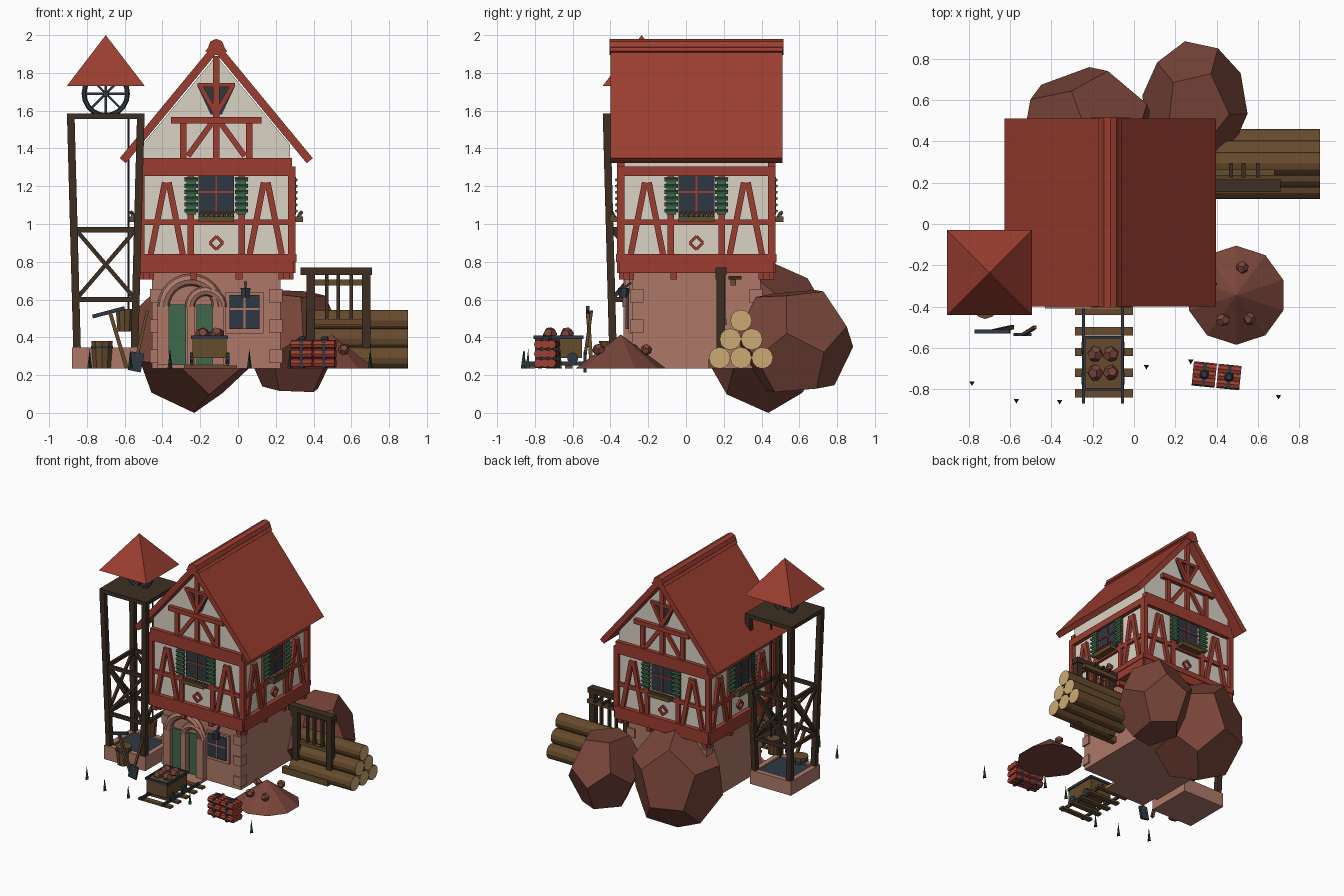
import bpy, bmesh, random
from math import sin, cos, pi, radians
from mathutils import Matrix, Vector, Euler

random.seed(4)
if "Cube" in bpy.data.objects:
    bpy.data.objects.remove(bpy.data.objects["Cube"])


def material(name, *rgb):
    m = bpy.data.materials.new(name)
    m.use_nodes = True
    m.diffuse_color = (*rgb, 1)
    m.node_tree.nodes["Principled BSDF"].inputs["Base Color"].default_value = (*rgb, 1)
    return m


RED = material("red_timber", .33, .048, .03)
CREAM = material("cream_plaster", .7, .65, .56)
STONE = material("pink_stone", .42, .19, .14)
ROCK = material("brown_rock", .19, .06, .042)
DARK = material("dark_wood", .048, .028, .016)
WOOD = material("brown_wood", .135, .07, .026)
TAN = material("cut_wood", .6, .4, .17)
SLATE = material("slate_metal", .027, .04, .055)
GREEN = material("green_paint", .05, .14, .07)
GRASS = material("dark_grass", .02, .05, .035)


class Part:
    """Collects simple solids into one object."""
    def __init__(self, name, *mats, frame=Matrix()):
        self.name, self.mats, self.frame, self.bm = name, mats, frame, bmesh.new()

    def box(self, c, size, rot=(0, 0, 0)):
        m = Matrix.LocRotScale(Vector(c), Euler(rot), Vector(size))
        bmesh.ops.create_cube(self.bm, size=1, matrix=self.frame @ m)
        return self

    def beam(self, p, q, w, d):
        p, q = Vector(p), Vector(q)
        z = (q - p).normalized()
        y = Vector((1, 0, 0)) if abs(z.y) > .9 else Vector((0, 1, 0))
        x = y.cross(z).normalized()
        rot = Matrix((x, z.cross(x), z)).transposed()
        m = Matrix.LocRotScale((p + q) / 2, rot, Vector((w, d, (q - p).length)))
        bmesh.ops.create_cube(self.bm, size=1, matrix=self.frame @ m)
        return self

    def cone(self, p, q, r1, r2, n=10, turn=0):
        p, q = Vector(p), Vector(q)
        rot = (q - p).to_track_quat('Z', 'Y').to_matrix().to_4x4()
        m = Matrix.Translation((p + q) / 2) @ rot @ Matrix.Rotation(turn, 4, 'Z')
        bmesh.ops.create_cone(self.bm, cap_ends=True, segments=n, radius1=r1, radius2=r2,
                              depth=(q - p).length, matrix=self.frame @ m)
        return self

    def arc(self, c, R, r, a0=0, a1=pi, steps=12, n=8):
        # tube bent in the upright plane
        rings = []
        for i in range(steps + 1):
            a = a0 + (a1 - a0) * i / steps
            ring = []
            for j in range(n):
                b = 2 * pi * j / n
                k = R + r * cos(b)
                ring.append(self.bm.verts.new(self.frame @ Vector(
                    (c[0] + k * cos(a), c[1] + r * sin(b), c[2] + k * sin(a)))))
            rings.append(ring)
        for s, t in zip(rings, rings[1:]):
            for j in range(n):
                self.bm.faces.new((s[j - 1], s[j], t[j], t[j - 1]))
        return self

    def prism(self, outline, y0, y1):
        a, b = [[self.bm.verts.new(self.frame @ Vector((x, y, z))) for x, z in outline]
                for y in (y0, y1)]
        self.bm.faces.new(a)
        self.bm.faces.new(b)
        for i in range(len(a)):
            self.bm.faces.new((a[i - 1], a[i], b[i], b[i - 1]))
        return self

    def boulder(self, lo, hi, rot):
        # twelve-sided stone fitted to a bounding box
        ico = bmesh.new()
        bmesh.ops.create_icosphere(ico, subdivisions=1, radius=1)
        pts = [Euler(rot).to_matrix() @ f.calc_center_median() for f in ico.faces]
        ico.free()
        mn = [min(p[i] for p in pts) for i in range(3)]
        mx = [max(p[i] for p in pts) for i in range(3)]
        vs = [self.bm.verts.new([lo[i] + (hi[i] - lo[i]) * (p[i] - mn[i]) / (mx[i] - mn[i])
                                 for i in range(3)]) for p in pts]
        hull = bmesh.ops.convex_hull(self.bm, input=vs)["geom"]
        edges = {e for f in hull if isinstance(f, bmesh.types.BMFace) for e in f.edges}
        bmesh.ops.dissolve_limit(self.bm, angle_limit=.05, verts=vs, edges=list(edges))
        return self

    def chunk(self, x, y, z, r):
        c = Vector((x, y, z))
        return self.boulder(c - Vector((r, r, r)), c + Vector((r, r, r)),
                            [random.random() * 3 for _ in range(3)])

    def done(self, rule=None):
        bmesh.ops.recalc_face_normals(self.bm, faces=self.bm.faces)
        mesh = bpy.data.meshes.new(self.name)
        for f in self.bm.faces:
            f.material_index = rule(f) if rule else 0
        self.bm.to_mesh(mesh)
        self.bm.free()
        for m in self.mats:
            mesh.materials.append(m)
        bpy.context.collection.objects.link(bpy.data.objects.new(self.name, mesh))


# House body
H = Matrix.Translation((-.115, .055, 0))
ground = Part("stone_ground_floor", STONE, frame=H).box((0, 0, .5), (.68, .68, .53))
for sx in (-1, 1):
    for sy in (-1, 1):
        for i in range(3):
            ground.box((sx * .315, sy * .315, .3 + i * .16), (.07, .07, .07))
ground.done()
Part("plaster_walls", CREAM, frame=H).box((0, 0, 1.06), (.78, .78, .52)).prism(
    [(-.39, 1.3), (.39, 1.3), (.39, 1.42), (0, 1.89), (-.39, 1.42)], -.39, .39).done()

# Same timber facade on all four sides
for side in range(4):
    F = H @ Matrix.Rotation(side * pi / 2, 4, 'Z')
    t = Part("timber_frame", RED, frame=F)
    t.box((0, -.395, .77), (.82, .05, .06)).box((0, -.395, .82), (.83, .06, .04))
    t.box((0, -.395, 1.28), (.83, .05, .05)).box((0, -.395, 1.01), (.8, .03, .03))
    t.box((.4, -.4, 1.05), (.035, .04, .5))
    t.box((-.4, -.4, 1.05), (.035, .04, .5))
    for s in (-1, 1):
        t.box((s * .135, -.395, 1.05), (.035, .03, .46))
        for dx in (-.085, .085):
            t.beam((s * .262 + dx, -.398, .84), (s * .262 + dx * .12, -.398, 1.22), .032, .03)
        t.box((s * .37, -.37, .73), (.035, .08, .05)).box((s * .12, -.37, .73), (.035, .08, .05))
        for dz in (-.035, .035):
            t.beam((s * .035, -.395, .9), (0, -.395, .9 + dz), .015, .02)
    # Gable timbers
    if side % 2 == 0:
        t.box((0, -.4, 1.31), (.8, .04, .08)).box((0, -.4, 1.55), (.48, .045, .035))
        t.box((0, -.395, 1.61), (.035, .035, .56))
        for s in (-1, 1):
            t.box((s * .175, -.395, 1.44), (.035, .03, .19))
            t.beam((s * .15, -.395, 1.36), (s * .02, -.395, 1.54), .03, .025)
            t.beam((0, -.4, 1.58), (s * .09, -.4, 1.74), .025, .03)
        t.box((0, -.4, 1.735), (.2, .03, .022))
        Part("attic_window", SLATE, frame=F).prism(
            [(-.03, 1.58), (.03, 1.58), (.1, 1.73), (-.1, 1.73)], -.396, -.38).done()
    t.done()
    # Window, shutters and flower box
    Part("window_glass", SLATE, frame=F).box((0, -.394, 1.15), (.19, .02, .21)).done()
    Part("window_bars", RED, frame=F).box((0, -.405, 1.15), (.01, .01, .21)).box(
        (0, -.405, 1.17), (.19, .01, .01)).done()
    sh = Part("shutters", GREEN, frame=F)
    for s in (-1, 1):
        sh.box((s * .133, -.415, 1.15), (.05, .012, .2))
        for i in range(6):
            sh.box((s * .133, -.42, 1.07 + i * .033), (.07, .02, .014), (.4, 0, 0))
    sh.done()
    Part("flower_box", WOOD, frame=F).box((0, -.435, 1.025), (.19, .05, .03)).done()
    leaf, bloom = Part("leaves", GREEN, frame=F), Part("flowers", RED, frame=F)
    for i in range(7):
        u = -.08 + i * .027
        leaf.cone((u, -.44, 1.035), (u, -.443, 1.065), .016, .004, 5)
        bloom.box((u + .008, -.45, 1.06), (.014, .014, .014), (.6, .6, 0))
    leaf.done()
    bloom.done()

# Roof
roof = Part("main_roof", RED, frame=H)
for s in (-1, 1):
    roof.beam((0, 0, 1.935), (s * .495, 0, 1.335), .042, .91)
    roof.box((s * .03, 0, 1.925), (.05, .915, .03), (0, s * .85, 0))
roof.cone((0, -.46, 1.937), (0, .46, 1.937), .043, .043, 8).done()

# Doorway and small window
Part("door_arches", STONE).arc((-.25, -.3, .56), .145, .032).arc((-.17, -.31, .56), .085, .026).box(
    (-.395, -.3, .4), (.06, .06, .33)).box((-.105, -.3, .4), (.06, .06, .33)).box(
    (-.25, -.3, .4), (.04, .06, .33)).box((-.25, -.34, .245), (.36, .14, .02)).done()
Part("green_doors", GREEN).box((-.32, -.29, .41), (.09, .02, .33)).box((-.175, -.29, .41), (.09, .02, .33)).done()
Part("window_surround", STONE).box((.035, -.29, .53), (.2, .03, .22)).done()
Part("small_window", SLATE).box((.035, -.3, .535), (.16, .03, .18)).done()
Part("small_window_bars", STONE).box((.035, -.316, .535), (.01, .006, .18)).box((.035, -.316, .55), (.16, .006, .01)).done()
Part("lantern", SLATE).cone((.04, -.33, .61), (.04, -.33, .66), .025, .03, 6).beam(
    (.04, -.33, .66), (.04, -.29, .69), .012, .012).done()

# Hoist tower
T = Matrix.Translation((-.7, -.235, 0))
base = Part("tower_basin", STONE, frame=T)
for a in range(4):
    x, y = sin(a * pi / 2) * .16, cos(a * pi / 2) * .16
    base.box((x, y, .29), (.36 if x * x < .01 else .04, .36 if y * y < .01 else .04, .11))
base.box((0, 0, .25), (.34, .34, .03)).done()
Part("basin_top", SLATE, frame=T).box((0, 0, .325), (.3, .3, .015)).done()
tower = Part("tower_frame", DARK, frame=T).box((0, 0, 1.57), (.41, .41, .03))
for a in range(4):
    tower.frame = T @ Matrix.Rotation(a * pi / 2, 4, 'Z')
    tower.beam((-.15, -.15, .26), (-.185, -.185, 1.56), .04, .04)
    for z in (.6, .97):
        tower.box((0, -.165, z), (.33, .02, .028))
    for s in (-1, 1):
        tower.beam((s * .15, -.162, .61), (-s * .15, -.165, .96), .022, .018)
tower.done()
Part("tower_roof", RED, frame=T).cone((0, 0, 1.73), (0, 0, 2), .207 * 2 ** .5, 0, 4, pi / 4).done()
wheel = Part("hoist_wheel", SLATE, frame=T).arc((0, 0, 1.69), .115, .013, 0, 2 * pi, 20, 6)
for i in range(4):
    a = i * pi / 4
    v = Vector((cos(a), 0, sin(a))) * .11
    wheel.beam(Vector((0, 0, 1.69)) - v, Vector((0, 0, 1.69)) + v, .012, .012)
wheel.box((0, 0, 1.69), (.03, .1, .03)).done()
Part("hoist_rope", SLATE).cone((-.58, -.235, .55), (-.58, -.235, 1.57), .005, .005, 5).done()
Part("buckets", WOOD).cone((-.6, -.235, .43), (-.6, -.235, .55), .04, .05).cone(
    (-.72, -.4, .235), (-.72, -.4, .38), .048, .06).done()
Part("bucket_hoops", SLATE).cone((-.72, -.4, .34), (-.72, -.4, .355), .06, .06).done()

# Pickaxe and shovel
Part("tool_handles", WOOD).beam((-.68, -.52, .54), (-.59, -.5, .24), .02, .02).beam(
    (-.535, -.535, .3), (-.48, -.5, .54), .016, .016).done()
Part("tool_heads", SLATE).beam((-.77, -.52, .51), (-.6, -.52, .555), .02, .02).box(
    (-.54, -.535, .27), (.07, .015, .1), (0, .2, 0)).done()

# Boulders behind the house
Part("left_boulder", ROCK).boulder((-.545, .1, 0), (.09, .76, .81), (radians(37), .2, .1)).done()
Part("right_boulder", ROCK).boulder((.04, .27, .11), (.55, .885, .65), (.1, 0, .5)).done()

# Log stack with pale cut ends
logs = Part("log_stack", WOOD, TAN)
for row in range(3):
    for i in range(3 - row):
        y, z = .178 + i * .113 + row * .057, .291 + row * .099
        logs.cone((.36, y, z), (.9, y, z), .057, .057, 12)
logs.done(lambda f: int(abs(f.normal.x) > .9))
rack = Part("log_rack", DARK).box((.52, .185, .75), (.38, .06, .04))
for x in (.385, .68):
    rack.box((x, .185, .49), (.045, .045, .5))
for x in (.47, .53, .6):
    rack.box((x, .2, .6), (.018, .02, .27)).box((x, .26, .715), (.018, .07, .018))
rack.done()
Part("rack_rails", WOOD).box((.53, .25, .69), (.3, .03, .03)).box((.53, .2, .48), (.3, .03, .03)).box(
    (.5, .14, .26), (.4, .04, .05)).done()

# Ore heap
heap = Part("ore_heap", ROCK).cone((.495, -.345, .235), (.495, -.345, .415), .24, 0, 10)
for x, y in ((.525, -.21), (.43, -.465), (.56, -.46), (.37, -.28)):
    heap.chunk(x, y, .335, .03)
heap.done()

# Mine cart on rails
rails = Part("rails", SLATE)
ties = Part("rail_ties", WOOD)
for x in (-.245, -.055):
    rails.box((x, -.64, .262), (.014, .46, .022))
for i in range(5):
    ties.box((-.145, -.82 + i * .1, .243), (.28, .04, .016))
rails.done()
ties.done()
Part("cart_body", WOOD).box((-.15, -.675, .345), (.18, .25, .11)).done()
trim = Part("cart_trim", SLATE)
for s in (-1, 1):
    trim.box((-.15 + s * .092, -.675, .4), (.012, .26, .02)).box((-.15, -.675 + s * .126, .4), (.19, .012, .02))
    for y in (-.75, -.6):
        trim.cone((-.15 + s * .085, y, .29), (-.15 + s * .105, y, .29), .03, .03, 10)
trim.done()
ore = Part("cart_ore", ROCK)
for x in (-.188, -.112):
    for y in (-.63, -.72):
        ore.chunk(x, y, .415, .037)
ore.done()

# Bundles of blasting sticks
D = Matrix.Translation((.4, -.735, 0)) @ Matrix.Rotation(-.1, 4, 'Z')
sticks, bands = Part("blasting_sticks", RED, frame=D), Part("stick_bands", SLATE, frame=D)
for g in (-.06, .06):
    for y in (-.035, 0, .035):
        for k in range(3):
            sticks.cone((g - .056, y, .263 + k * .05), (g + .056, y, .263 + k * .05), .024, .024, 8)
    bands.box((g, 0, .313), (.018, .115, .15)).cone((g, 0, .38), (g, 0, .405), .025, .015, 8)
sticks.done()
bands.done()

# Grass blades
grass = Part("grass_blades", GRASS)
for x, y in ((-.785, -.77), (-.57, -.855), (-.36, -.86), (.06, -.69), (.275, -.665), (.7, -.835)):
    grass.cone((x, y, .235), (x, y, .34), .015, 0, 3)
grass.done()
